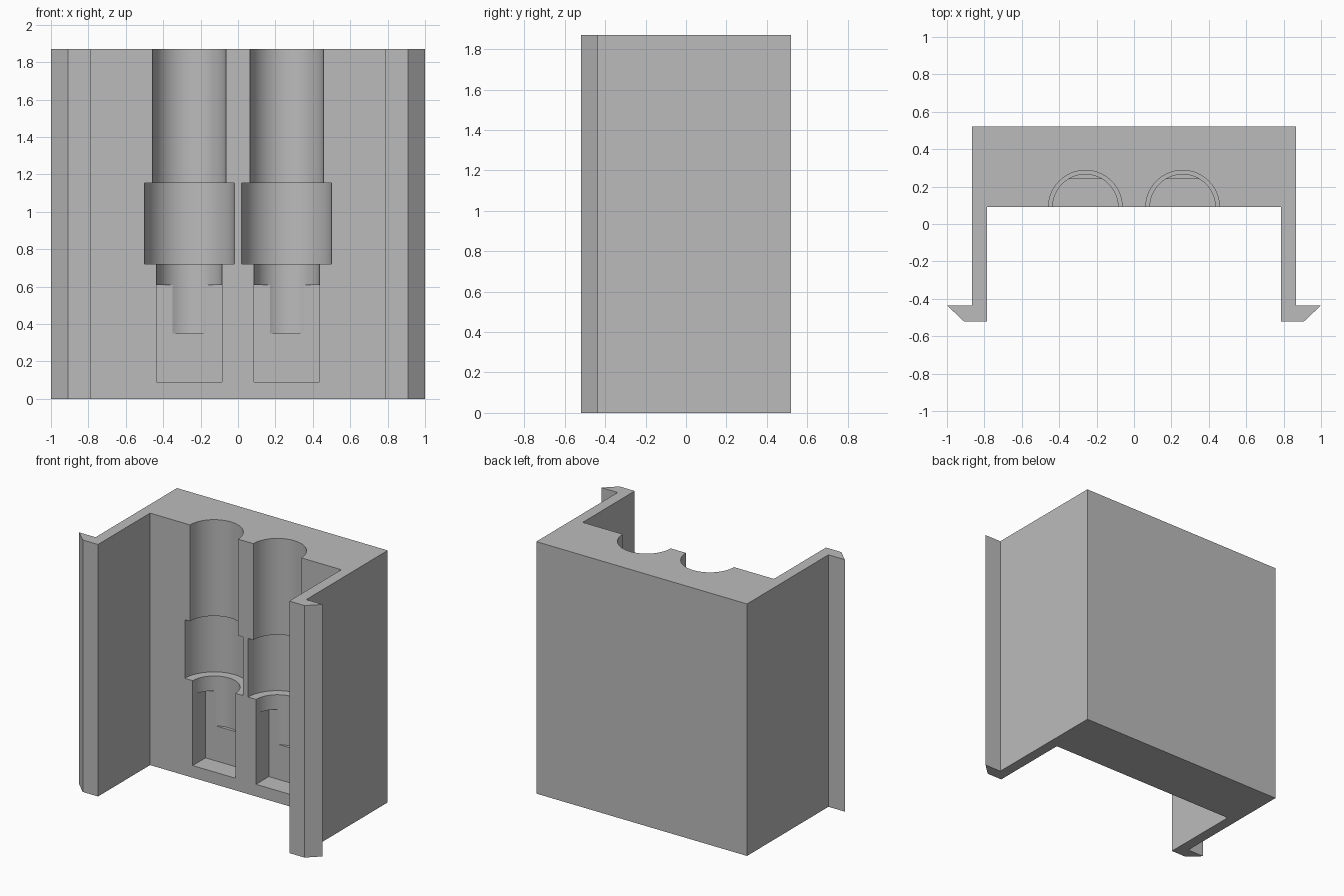
import bpy
import bmesh
from math import radians, tau
from mathutils import Matrix, Vector

default = bpy.data.objects.get("Cube")
if default:
    bpy.data.objects.remove(default)

HEIGHT = 1.87
FACE_Y = 0.09      # front face of the thick back block
CAVITY_X = 0.26    # distance of each cavity from the middle

# Single grey plastic
grey = bpy.data.materials.new("plain grey")
grey.use_nodes = True
grey.diffuse_color = (0.5, 0.5, 0.5, 1)
grey.node_tree.nodes["Principled BSDF"].inputs["Base Color"].default_value = (0.5, 0.5, 0.5, 1)


def make_object(name, bm):
    bmesh.ops.recalc_face_normals(bm, faces=bm.faces)
    mesh = bpy.data.meshes.new(name)
    bm.to_mesh(mesh)
    bm.free()
    mesh.materials.append(grey)
    obj = bpy.data.objects.new(name, mesh)
    bpy.context.collection.objects.link(obj)
    return obj


def extruded(name, outline, height):
    bm = bmesh.new()
    face = bm.faces.new([bm.verts.new((x, y, 0)) for x, y in outline])
    top = bmesh.ops.extrude_face_region(bm, geom=[face])["geom"]
    verts = [v for v in top if isinstance(v, bmesh.types.BMVert)]
    bmesh.ops.translate(bm, verts=verts, vec=(0, 0, height))
    return make_object(name, bm)


def lathed(name, profile, x, y, segments=64):
    bm = bmesh.new()
    verts = [bm.verts.new((r, 0, z)) for r, z in profile]
    edges = [bm.edges.new(pair) for pair in zip(verts, verts[1:])]
    bmesh.ops.spin(bm, geom=verts + edges, cent=(0, 0, 0), axis=(0, 0, 1),
                   angle=tau, steps=segments, use_duplicate=False)
    bmesh.ops.remove_doubles(bm, verts=bm.verts, dist=0.0005)
    bmesh.ops.translate(bm, verts=bm.verts, vec=(x, y, 0))
    return make_object(name, bm)


def box(name, low, high):
    low, high = Vector(low), Vector(high)
    bm = bmesh.new()
    bmesh.ops.create_cube(bm, size=1, matrix=Matrix.Translation((low + high) / 2)
                          @ Matrix.Diagonal((*(high - low), 1)))
    return make_object(name, bm)


def cut(target, cutter):
    cutter.hide_render = True
    mod = target.modifiers.new("cut", "BOOLEAN")
    mod.operation = "DIFFERENCE"
    mod.solver = "EXACT"
    mod.object = cutter
    bpy.ops.object.select_all(action="DESELECT")
    bpy.context.view_layer.objects.active = target
    target.select_set(True)
    bpy.ops.object.modifier_apply(modifier=mod.name)
    bpy.data.objects.remove(cutter)


# Housing: thick back block, two side walls and outward clip hooks
half = [(0.865, 0.52), (0.865, -0.435), (1.0, -0.435), (0.91, -0.52),
        (0.785, -0.52), (0.785, FACE_Y)]
housing = extruded("housing", half + [(-x, y) for x, y in reversed(half)], HEIGHT)

# Stepped round channels, each ending in a rectangular pocket
channel = [(0, 0.35), (0.175, 0.35), (0.175, 0.72), (0.24, 0.72), (0.24, 1.155),
           (0.197, 1.155), (0.197, HEIGHT + 0.1), (0, HEIGHT + 0.1)]
for side in (-1, 1):
    x = side * CAVITY_X
    cut(housing, lathed("channel_cutter", channel, x, FACE_Y))
    cut(housing, box("pocket_cutter", (x - 0.175, -0.1, 0.09), (x + 0.175, 0.24, 0.61)))

# Smooth round walls, crisp edges elsewhere
bpy.ops.object.select_all(action="DESELECT")
bpy.context.view_layer.objects.active = housing
housing.select_set(True)
bpy.ops.object.shade_smooth_by_angle(angle=radians(30))
